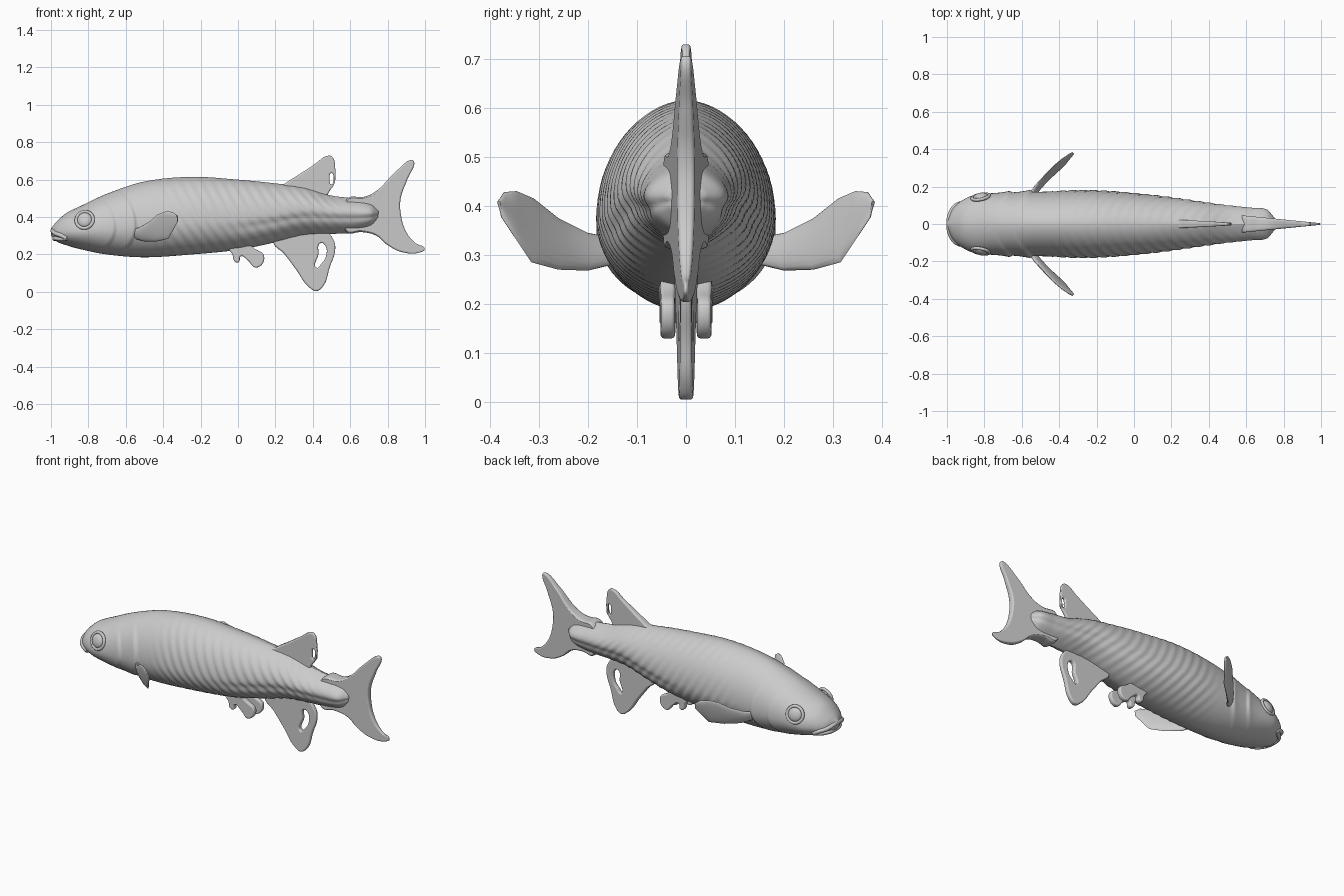
import bpy, bmesh, math
from mathutils import Vector

cube = bpy.data.objects.get("Cube")
if cube:
    bpy.data.objects.remove(cube)

grey = bpy.data.materials.new("plain_grey")
grey.use_nodes = True
colour = (0.6, 0.6, 0.6, 1)
grey.diffuse_color = colour
grey.node_tree.nodes["Principled BSDF"].inputs["Base Color"].default_value = colour


def finish(obj, angle=50):
    """Give the part its colour and smooth shading."""
    bpy.ops.object.select_all(action="DESELECT")
    obj.select_set(True)
    bpy.context.view_layer.objects.active = obj
    obj.data.materials.clear()
    obj.data.materials.append(grey)
    bpy.ops.object.shade_smooth_by_angle(angle=math.radians(angle))
    return obj


def loft(name, rings):
    """Skin a list of closed rings and cap both ends."""
    bm = bmesh.new()
    rows = [[bm.verts.new(p) for p in ring] for ring in rings]
    count = len(rows[0])
    for a, b in zip(rows, rows[1:]):
        for i in range(count):
            j = (i + 1) % count
            bm.faces.new((a[i], a[j], b[j], b[i]))
    bm.faces.new(rows[0])
    bm.faces.new(rows[-1])
    bmesh.ops.recalc_face_normals(bm, faces=bm.faces)
    mesh = bpy.data.meshes.new(name)
    bm.to_mesh(mesh)
    bm.free()
    obj = bpy.data.objects.new(name, mesh)
    bpy.context.collection.objects.link(obj)
    return finish(obj)


def curve_mesh(name, loops, cyclic, **settings):
    """Make smooth curve loops and turn them into a mesh."""
    data = bpy.data.curves.new(name, "CURVE")
    for key, value in settings.items():
        setattr(data, key, value)
    for loop in loops:
        spline = data.splines.new("BEZIER")
        spline.bezier_points.add(len(loop) - 1)
        spline.use_cyclic_u = cyclic
        for point, place in zip(spline.bezier_points, loop):
            point.co = Vector(place).to_3d()
            point.handle_left_type = point.handle_right_type = "AUTO"
    obj = bpy.data.objects.new(name, data)
    bpy.context.collection.objects.link(obj)
    bpy.ops.object.select_all(action="DESELECT")
    obj.select_set(True)
    bpy.context.view_layer.objects.active = obj
    bpy.ops.object.convert(target="MESH")
    return finish(bpy.context.object)


def flat_fin(name, outline, start, end, holes=(), y=0):
    """Upright fin; start and end are (x, half thickness) of its taper."""
    edge = 0.008
    obj = curve_mesh(name, [outline, *holes], True, dimensions="2D", fill_mode="BOTH",
                     extrude=edge, bevel_depth=edge, bevel_resolution=2,
                     offset=-edge, resolution_u=8)
    for v in obj.data.vertices:
        x, z, depth = v.co
        t = (x - start[0]) / (end[0] - start[0])
        half = start[1] + (end[1] - start[1]) * t
        v.co = (x, y - depth / (2 * edge) * max(half, 0.003), z)
    return obj


# Body stations: x, half width, belly height, back height
STATIONS = [
    (-1, .015, .3, .34), (-.97, .08, .27, .375), (-.92, .125, .25, .42),
    (-.85, .155, .23, .455), (-.7, .165, .2, .525), (-.5, .172, .185, .59),
    (-.25, .18, .2, .615), (0, .165, .225, .6), (.2, .142, .265, .58),
    (.35, .12, .3, .56), (.5, .1, .31, .515), (.62, .088, .315, .5),
    (.71, .078, .34, .48), (.75, .035, .38, .45)]


def ease(t):
    t = min(max(t, 0), 1)
    return t * t * (3 - 2 * t)


def station(x):
    """Smoothly interpolate width, belly and back at x."""
    last = len(STATIONS) - 1
    i = max(k for k in range(last) if STATIONS[k][0] <= x or k == 0)
    slope = lambda k, c: ((STATIONS[min(k + 1, last)][c] - STATIONS[max(k - 1, 0)][c])
                          / (STATIONS[min(k + 1, last)][0] - STATIONS[max(k - 1, 0)][0]))
    span = STATIONS[i + 1][0] - STATIONS[i][0]
    t = (x - STATIONS[i][0]) / span
    blend = ease(t)
    return [STATIONS[i][c] * (1 - blend) + STATIONS[i + 1][c] * blend
            + span * (t * (1 - t) ** 2 * slope(i, c) - t * t * (1 - t) * slope(i + 1, c))
            for c in (1, 2, 3)]


def surface(x, a):
    """Point of the body skin at length x and angle a."""
    width, low, high = station(x)
    mid = low + (high - low) * (.42 + .14 * ease(x / .6))
    c, s = math.cos(a), math.sin(a)
    power = 1.1 + .7 * ease(x / .65)
    side = math.copysign(abs(c) ** power, c)
    # Slanted muscle ribs and the groove along the flank
    ribs = ease((x + .5) / .2) * ease((.65 - x) / .3)
    bump = .003 * ribs * math.sin(110 * (x + .12 * s)) * abs(c)
    bump -= .007 * ease(x / .3 + .5) * math.exp(-((s + .25) / .14) ** 2)
    # Gill cover and cheek edges
    for place, height in ((-.55, .014), (-.66, .01)):
        gap = place - .1 * s * s - x
        if gap > -.012:
            bump += height * c * c * ease((gap + .012) / .02) * math.exp(-max(gap, 0) / .05)
    reach = (high - mid) if s > 0 else (mid - low)
    return Vector((x, width * side + bump * c, mid + reach * s + bump * s * .5))


rings = []
LENGTH, AROUND = 240, 72
for i in range(LENGTH + 1):
    t = i / LENGTH
    x = -1 + 1.75 * (t ** 1.25)
    rings.append([surface(x, math.tau * k / AROUND) for k in range(AROUND)])
loft("body", rings)

# Lips
for name, front, angle in (("upper_lip", (-.992, 0, .328), -.05), ("lower_lip", (-.98, 0, .283), -.75)):
    half = [surface(-.915, -.5), surface(-.945, (angle - .5) / 2), surface(-.975, angle)]
    path = half + [Vector(front)] + [Vector((p.x, -p.y, p.z)) for p in reversed(half)]
    curve_mesh(name, [path], False, dimensions="3D", bevel_depth=.012,
               bevel_resolution=3, use_fill_caps=True)

# Eyes with raised rims
for side, label in ((1, "left"), (-1, "right")):
    spot = surface(-.82, .42)
    spot.y *= side
    turn = Vector((-.2, side, .3)).to_track_quat("Z", "Y").to_euler()
    bpy.ops.mesh.primitive_uv_sphere_add(segments=32, ring_count=16, radius=.04,
                                         location=spot, rotation=turn)
    eye = bpy.context.object
    eye.name = label + "_eye"
    eye.scale.z = .5
    finish(eye)
    bpy.ops.mesh.primitive_torus_add(major_segments=40, minor_segments=10, major_radius=.046,
                                     minor_radius=.009, location=spot, rotation=turn)
    bpy.context.object.name = label + "_eye_rim"
    finish(bpy.context.object)

# Pectoral fins: rungs of leading y, z and trailing y, z
RUNGS = [(.15, .335, .15, .28), (.2, .345, .2, .268), (.26, .375, .26, .27),
         (.31, .415, .315, .285), (.345, .43, .345, .33), (.37, .428, .375, .375),
         (.382, .41, .38, .4)]


def fin_point(y, z):
    return Vector((-.565 + .26 * ((y - .15) / .23) ** 1.3 - .4 * (z - .35), y, z))


for side, label in ((1, "left"), (-1, "right")):
    rings = []
    for n, (y1, z1, y2, z2) in enumerate(RUNGS):
        lead, trail = fin_point(y1, z1), fin_point(y2, z2)
        centre, arm = (lead + trail) / 2, (lead - trail) / 2
        thick = Vector((-.75, .65, 0)) * (.016 - .0018 * n)
        ring = []
        for k in range(20):
            a = math.tau * k / 20
            p = centre + arm * math.cos(a) + thick * math.sin(a)
            ring.append((p.x, p.y * side, p.z))
        rings.append(ring)
    loft(label + "_pectoral_fin", rings)

# Pelvic fins
pelvic = [(-.05, .24), (-.03, .2), (-.015, .16), (.005, .16), (.015, .19), (.05, .17),
          (.1, .13), (.14, .19), (.09, .23), (.04, .26)]
for side, label in ((1, "left"), (-1, "right")):
    flat_fin(label + "_pelvic_fin", pelvic, (-.05, .018), (.14, .014), y=.037 * side)

# Dorsal and anal fins, each with a worn hole
flat_fin("dorsal_fin",
         [(.22, .55), (.26, .585), (.33, .63), (.42, .69), (.47, .725), (.5, .725),
          (.52, .66), (.515, .58), (.49, .54), (.46, .5), (.35, .5)],
         (.22, .024), (.53, .007),
         [[(.5, .575), (.51, .605), (.5, .635), (.49, .605)]])
flat_fin("anal_fin",
         [(.19, .275), (.25, .2), (.31, .12), (.38, .025), (.42, .005), (.455, .03),
          (.49, .13), (.52, .23), (.51, .28), (.46, .33), (.3, .34)],
         (.2, .024), (.53, .01),
         [[(.42, .13), (.445, .15), (.47, .19), (.465, .25), (.44, .26), (.43, .2)]])

# Tail fin, thinning to its rear edge
flat_fin("tail_fin",
         [(.58, .495), (.68, .51), (.74, .54), (.84, .64), (.925, .705), (.94, .7),
          (.905, .6), (.87, .5), (.87, .42), (.9, .32), (.95, .26), (.998, .23),
          (.975, .212), (.88, .212), (.8, .25), (.74, .3), (.66, .32), (.58, .32)],
         (.7, .034), (1, .004))
